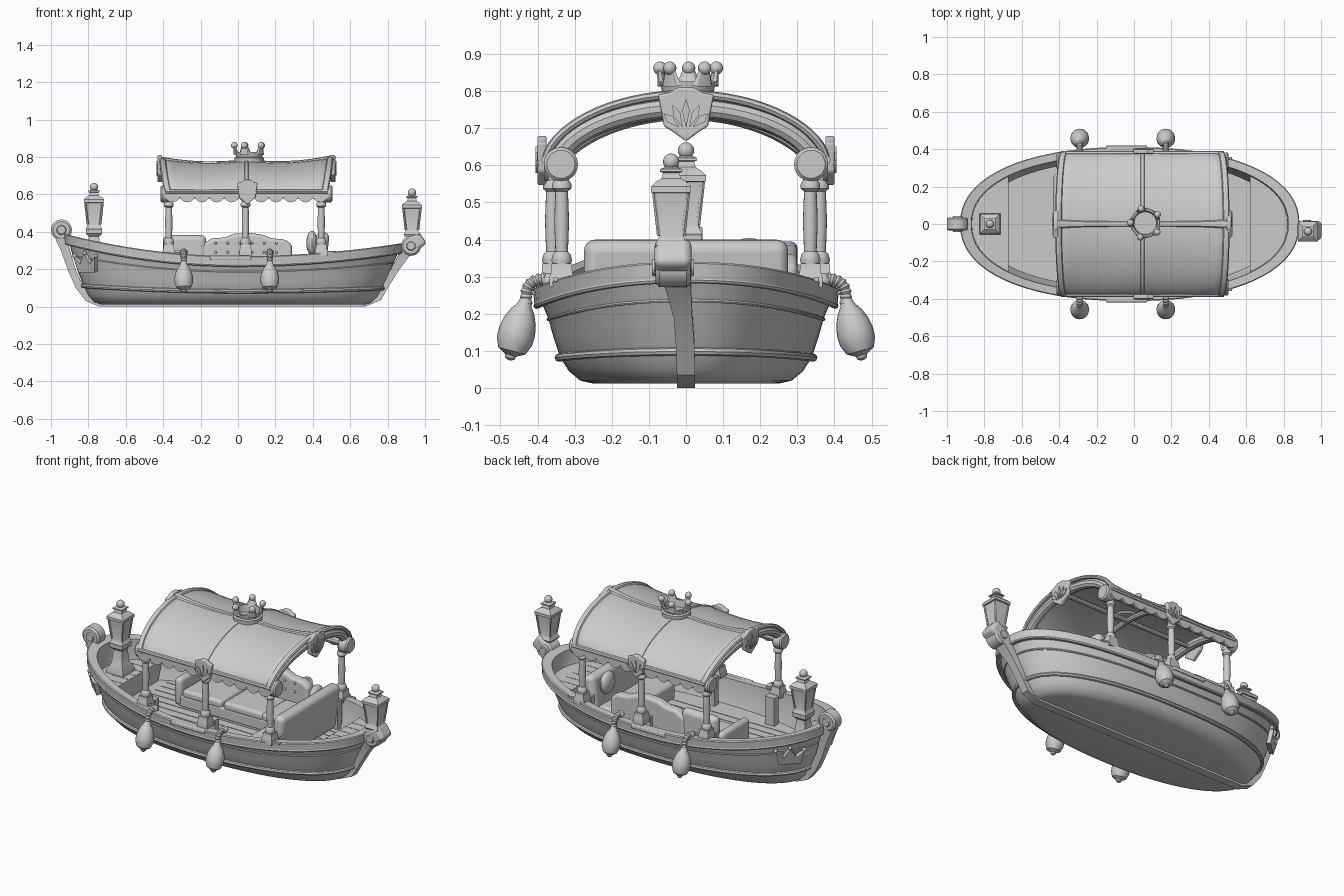
import bpy, bmesh
from math import sin, cos, pi, sqrt, copysign
from mathutils import Vector, Matrix

cube = bpy.data.objects.get("Cube")
if cube:
    bpy.data.objects.remove(cube)

grey = bpy.data.materials.new("plain grey")
grey.use_nodes = True
grey.diffuse_color = (0.6, 0.6, 0.6, 1)
grey.node_tree.nodes["Principled BSDF"].inputs["Base Color"].default_value = (0.6, 0.6, 0.6, 1)
parts = []


def finish(name, bm, bevel=0):
    bmesh.ops.recalc_face_normals(bm, faces=bm.faces)
    mesh = bpy.data.meshes.new(name)
    bm.to_mesh(mesh)
    bm.free()
    mesh.materials.append(grey)
    ob = bpy.data.objects.new(name, mesh)
    bpy.context.collection.objects.link(ob)
    if bevel:
        m = ob.modifiers.new("round", "BEVEL")
        m.width, m.segments = bevel, 4
    parts.append(ob)
    return ob


def loft(name, rings, wrap=False):
    bm = bmesh.new()
    rows = [[bm.verts.new(p) for p in r] for r in rings]
    n = len(rows[0])
    for a, b in zip(rows, rows[1:] + (rows[:1] if wrap else [])):
        for i in range(n):
            bm.faces.new((a[i], a[(i + 1) % n], b[(i + 1) % n], b[i]))
    if not wrap:
        bm.faces.new(rows[0])
        bm.faces.new(rows[-1])
    return finish(name, bm)


def sweep(name, path, radius, ref, sides=10, closed=False, wide=1):
    """Tube along a path; radius is a number or a list, wide stretches it along ref."""
    path, ref, rings = [Vector(p) for p in path], Vector(ref), []
    last = len(path) - 1
    phase = pi / 4 if sides == 4 else 0
    for i, p in enumerate(path):
        t = path[(i + 1) % len(path)] - path[i - 1] if closed else path[min(i + 1, last)] - path[max(i - 1, 0)]
        side = t.cross(ref).normalized()
        up = side.cross(t).normalized()
        r = radius[i] if isinstance(radius, list) else radius
        rings.append([p + r * (side * cos(a) + up * wide * sin(a))
                      for a in (2 * pi * k / sides + phase for k in range(sides))])
    return loft(name, rings, wrap=closed)


def lathe(name, profile, loc, sides=20, matrix=Matrix()):
    k, phase = (sqrt(2), pi / 4) if sides == 4 else (1, 0)
    return loft(name, [[Vector(loc) + matrix @ Vector((k * r * cos(a), k * r * sin(a), z))
                        for a in (2 * pi * i / sides + phase for i in range(sides))] for r, z in profile])


def box(name, loc, size, bevel=0, matrix=Matrix()):
    bm = bmesh.new()
    bmesh.ops.create_cube(bm, size=1, matrix=Matrix.Translation(loc) @ matrix @ Matrix.Diagonal((*size, 1)))
    return finish(name, bm, bevel)


def ball(name, loc, size):
    bm = bmesh.new()
    bmesh.ops.create_uvsphere(bm, u_segments=16, v_segments=10, radius=1,
                              matrix=Matrix.Translation(loc) @ Matrix.Diagonal((*size, 1)))
    return finish(name, bm)


def plate(name, outline, thick, matrix, bevel=0):
    """Outline in the local xz plane, thickened along local y."""
    bm = bmesh.new()
    face = bm.faces.new([bm.verts.new(matrix @ Vector((x, -thick / 2, z))) for x, z in outline])
    ext = bmesh.ops.extrude_face_region(bm, geom=[face])["geom"]
    move = matrix.to_3x3() @ Vector((0, thick, 0))
    bmesh.ops.translate(bm, vec=move, verts=[v for v in ext if isinstance(v, bmesh.types.BMVert)])
    return finish(name, bm, bevel)


# Hull: slightly full oval rings that follow the sheer of the rail
def sheer(x):
    return 0.12 * (x / 0.93) ** 2 if x < 0 else 0.07 * (x / 0.88) ** 2


def full(v):
    return copysign(abs(v) ** 0.89, v)


def oval(z, x0, x1, half, lift, n=72):
    pts = []
    for i in range(n):
        a = 2 * pi * i / n
        x = (x0 + x1) / 2 + (x1 - x0) / 2 * full(cos(a))
        pts.append(Vector((x, half * full(sin(a)), z + lift * sheer(x))))
    return pts


loft("hull", [oval(*r) for r in (
    (0.012, -0.73, 0.68, 0.25, 0), (0.02, -0.77, 0.715, 0.285, 0.05), (0.045, -0.80, 0.745, 0.315, 0.15),
    (0.08, -0.825, 0.77, 0.338, 0.3), (0.14, -0.86, 0.805, 0.358, 0.55), (0.19, -0.885, 0.835, 0.372, 0.8),
    (0.22, -0.90, 0.855, 0.385, 1), (0.22, -0.925, 0.88, 0.408, 1), (0.265, -0.93, 0.885, 0.412, 1),
    (0.27, -0.925, 0.88, 0.407, 1), (0.27, -0.87, 0.825, 0.368, 1), (0.2, -0.866, 0.818, 0.362, 0.3),
    (0.13, -0.83, 0.78, 0.34, 0))])
sweep("lower_rub_rail", oval(0.082, -0.83, 0.775, 0.343, 0.3), 0.011, (0, 0, 1), 8, True)
sweep("rail_lip", oval(0.222, -0.918, 0.873, 0.402, 1), 0.009, (0, 0, 1), 8, True)
sweep("plank_seam", oval(0.185, -0.883, 0.833, 0.371, 0.8), 0.005, (0, 0, 1), 6, True)

# End decks with steps down to the floor and plank seams
flat = Matrix(((1, 0, 0, 0), (0, 0, 1, 0), (0, 1, 0, 0.23), (0, 0, 0, 1)))
for name, edge in (("stern", -0.67), ("bow", 0.62)):
    way = copysign(1, edge)
    pts = sorted((p for p in oval(0, -0.87, 0.822, 0.363, 0, 144) if p.x * way > abs(edge)), key=lambda p: p.y)
    out = [(edge, pts[0].y)] + [(p.x, p.y) for p in pts] + [(edge, pts[-1].y)]
    plate(name + "_deck", out, 0.02, flat)
    plate(name + "_step", [(-0.205, 0.125), (0.205, 0.125), (0.25, 0.235), (-0.25, 0.235)], 0.015,
          Matrix.Translation((edge + way * 0.008, 0, 0)) @ Matrix.Rotation(pi / 2, 4, "Z"))
    for k in range(-3, 4):
        box("deck_seam", (edge + 0.06 * way, k * 0.06, 0.24), (0.12, 0.004, 0.003))
for k in range(-4, 5):
    box("floor_seam", (-0.02, k * 0.055, 0.131), (1.2, 0.004, 0.003))

# Keel and curled stems
keel = [(-0.95, 0, 0.37), (-0.925, 0, 0.31), (-0.89, 0, 0.2), (-0.85, 0, 0.11), (-0.80, 0, 0.045), (-0.74, 0, 0.02),
        (0.68, 0, 0.02), (0.75, 0, 0.05), (0.79, -0.002, 0.12), (0.84, -0.008, 0.2), (0.89, -0.02, 0.28), (0.93, -0.03, 0.33)]
sweep("keel_and_stems", keel, [0.04, 0.034] + [0.028] * 8 + [0.038, 0.046], (0, 1, 0), 4, wide=1.25)
to_y = Matrix.Rotation(pi / 2, 4, "X")
scroll = [(0.022, -0.044), (0.026, -0.036), (0.045, -0.036), (0.056, -0.028), (0.056, 0.028), (0.045, 0.036),
          (0.026, 0.036), (0.022, 0.044)]
lathe("stern_scroll", scroll, (-0.944, 0, 0.41), 24, to_y)
lathe("bow_scroll", [(r * 0.95, z * 1.3) for r, z in scroll], (0.925, -0.035, 0.325), 24, to_y)
box("bow_block", (0.945, -0.035, 0.345), (0.1, 0.1, 0.085), 0.02, Matrix.Rotation(-0.6, 4, "Y"))

# Lanterns
lantern = [(0.04, 0), (0.044, 0.01), (0.036, 0.025), (0.033, 0.035), (0.046, 0.15), (0.054, 0.152), (0.054, 0.168),
           (0.042, 0.18), (0.026, 0.19), (0.022, 0.205), (0.03, 0.208), (0.03, 0.215), (0.012, 0.222)]
for x, y, z in ((-0.77, 0, 0.405), (0.93, -0.04, 0.375)):
    lathe("lantern", lantern, (x, y, z), 4)
    ball("lantern_finial", (x, y, z + 0.235), (0.022, 0.022, 0.022))
    for i in (-1, 1):
        for j in (-1, 1):
            sweep("lantern_edge", [(x + i * 0.033, y + j * 0.033, z + 0.035), (x + i * 0.046, y + j * 0.046, z + 0.15)],
                  0.006, (0, 1, 0.2), 6)
lathe("lantern_pedestal", [(0.055, 0), (0.055, 0.025), (0.035, 0.06), (0.027, 0.14), (0.042, 0.155), (0.042, 0.175)],
      (-0.77, 0, 0.235), 4)


# Canopy cloth, hoops, side beams and trim
def arch(s, grow=0.0, n=32):
    """Arch at s from -1 (stern end) to 1 (bow end), sagging between the hoops."""
    pts = []
    sag = abs(sin(pi * s))
    top = 0.157 + (0.016 if s > 0 else 0.008) * s * s - 0.012 * sag + grow
    for i in range(n + 1):
        a = pi * i / n
        rise = max(sin(a), 0)
        pts.append((0.045 + s * (0.425 + 0.03 * rise), (0.372 + grow) * cos(a),
                    0.615 + top * rise ** (1.3 - 0.13 * s + 0.15 * sag)))
    return pts


bm = bmesh.new()
rows = [[bm.verts.new(p) for p in arch(i / 8)] for i in range(-8, 9)]
for a, b in zip(rows, rows[1:]):
    for i in range(len(a) - 1):
        bm.faces.new((a[i], a[i + 1], b[i + 1], b[i]))
cloth = finish("canopy_cloth", bm)
mod = cloth.modifiers.new("thickness", "SOLIDIFY")
mod.thickness, mod.offset = 0.014, 0
for s in (-1, 0, 1):
    sweep("canopy_trim", arch(s * 0.985, 0.004), 0.012 if s else 0.008, (1, 0, 0), 8, wide=1.5)
    sweep("canopy_hoop", arch(s * 0.96, -0.03), 0.026 if s else 0.016, (1, 0, 0), 10)
sweep("ridge_trim", [arch(k / 8, 0.007)[16] for k in range(-8, 9)], [0.008 + 0.006 * (k / 8) ** 4 for k in range(-8, 9)],
      (0, 1, 0), 8, wide=1.8)
sweep("ridge_beam", [(-0.38, 0, 0.742), (0.47, 0, 0.742)], 0.014, (0, 0, 1))

shield = [(-0.5, 0.38), (-0.3, 0.42), (-0.15, 0.52), (0.15, 0.52), (0.3, 0.42), (0.5, 0.38), (0.43, 0.0), (0.4, -0.22),
          (0.2, -0.36), (0, -0.52), (-0.2, -0.36), (-0.4, -0.22), (-0.43, 0.0)]


def crest(loc, turn, w, h):
    m = Matrix.Translation(loc) @ Matrix.Rotation(turn, 4, "Z")
    plate("crest_shield", [(x * w, z * h) for x, z in shield], 0.025, m, 0.006)
    for k in (-2, -1, 0, 1, 2):
        leaf = m @ Matrix.Translation((k * w * 0.06, -0.014, -h * 0.25)) @ Matrix.Rotation(k * 0.42, 4, "Y")
        tall = h * (0.55 - 0.07 * abs(k))
        plate("crest_leaf", [(0, 0), (w * 0.07, tall * 0.6), (0, tall), (-w * 0.07, tall * 0.6)], 0.008, leaf)


for x, turn in ((0.508, pi / 2), (-0.418, -pi / 2)):
    crest((x, 0, 0.737), turn, 0.15, 0.14)
for side in (-1, 1):
    sweep("side_beam", [(-0.385, side * 0.352, 0.6), (0.475, side * 0.352, 0.6)], 0.022, (0, 0, 1))
    sweep("valance_cord", [(-0.39, side * 0.378, 0.615), (0.48, side * 0.378, 0.615)], 0.012, (0, 0, 1), 8)
    steps = 110
    hem = [(-0.39 + 0.87 * i / steps, 0.584 - 0.026 * abs(sin(11 * pi * i / steps)) ** 0.7) for i in range(steps + 1)]
    plate("valance", [(0.48, 0.62), (-0.39, 0.62)] + hem, 0.012, Matrix.Translation((0, side * 0.376, 0)))
    crest((0.05, side * 0.388, 0.612), 0 if side < 0 else pi, 0.11, 0.13)
    for x in (-0.385, 0.475):
        lathe("corner_boss", [(0.038, -0.03), (0.046, -0.022), (0.046, 0.022), (0.038, 0.03)], (x, side * 0.337, 0.603),
              20, Matrix.Rotation(pi / 2, 4, "Y"))
    # Posts standing on the rail, with feet down its inner side
    for x, y in ((-0.37, 0.335), (0.04, 0.36), (0.445, 0.335)):
        lathe("post_base", [(0.033, 0.272), (0.033, 0.3), (0.029, 0.31), (0.027, 0.335)], (x, side * y, 0), 4)
        box("post_foot", (x, side * (y - 0.062), 0.21), (0.062, 0.04, 0.17))
        lathe("post", [(0.024, 0.33), (0.028, 0.345), (0.024, 0.36), (0.017, 0.368), (0.02, 0.45), (0.017, 0.53),
                       (0.026, 0.538), (0.026, 0.55), (0.02, 0.56), (0.024, 0.6)], (x, side * y, 0), 16)
    # Rope-hung fenders
    for x in (-0.29, 0.17):
        rope = [(x, side * (0.375 + 0.055 * t + 0.02 * sin(pi * t)), 0.295 - 0.075 * t * t) for t in [i / 16 for i in range(17)]]
        sweep("fender_rope", rope, [0.017 if i % 2 else 0.013 for i in range(17)], (1, 0, 0), 10)
        ball("rope_knot", (x, side * 0.37, 0.29), (0.022, 0.02, 0.02))
        lathe("fender", [(0.006, -0.088), (0.014, -0.082), (0.016, -0.074), (0.038, -0.062), (0.049, -0.035), (0.05, -0.008),
                         (0.044, 0.022), (0.033, 0.047), (0.02, 0.066), (0.015, 0.085)], (x, side * 0.453, 0.16), 20,
              Matrix.Rotation(side * 0.27, 4, "X"))
    # Rail fittings
    box("boarding_step", (-0.04, side * 0.408, 0.262), (0.22, 0.022, 0.022), 0.005)
    for x in (-0.38, 0.43):
        box("cleat", (x + 0.07, side * 0.352, 0.275 + sheer(x)), (0.05, 0.014, 0.012), 0.004)
    # Emblem on the stern quarters
    quarter = Matrix.Translation((-0.81, side * 0.186, 0.23)) @ Matrix.Rotation(side * 0.75, 4, "Z") \
        @ Matrix.Rotation(-side * 0.25, 4, "X")
    plate("quarter_emblem", [(-0.06, -0.045), (0.06, -0.045), (0.078, 0.04), (0.035, 0), (0, 0.058), (-0.035, 0), (-0.078, 0.04)],
          0.024, quarter)
    for x, z in ((-0.078, 0.042), (0, 0.058), (0.078, 0.042)):
        ball("emblem_bead", quarter @ Vector((x, 0, z)), (0.011, 0.011, 0.011))

# Crown on the canopy
cx, cy = 0.06, 0.005
lathe("crown_band", [(0.06, 0.75), (0.078, 0.77), (0.08, 0.795), (0.07, 0.8), (0.076, 0.826), (0.066, 0.826), (0.06, 0.785)],
      (cx, cy, 0), 24)
for k in range(5):
    a = 2 * pi * k / 5 + 0.6
    d = Vector((cos(a), sin(a), 0))
    tip = Vector((cx, cy, 0.862)) + d * 0.08
    sweep("crown_spike", [Vector((cx, cy, 0.815)) + d * 0.07, tip], [0.013, 0.006], (-sin(a), cos(a), 0), 8, wide=2.5)
    ball("crown_ball", tip, (0.018, 0.018, 0.018))

# Sofas and cushions
box("long_seat_base", (0.0, 0.14, 0.16), (0.8, 0.25, 0.07), 0.012)
for x in (-0.25, 0.02, 0.27):
    box("seat_cushion", (x, 0.13, 0.205), (0.26, 0.23, 0.05), 0.018)
back = [(-0.24, 0.14), (0.25, 0.14), (0.25, 0.33), (0.21, 0.36), (0.14, 0.365), (0.09, 0.385), (0.02, 0.395), (-0.06, 0.39),
        (-0.11, 0.37), (-0.18, 0.365), (-0.24, 0.33)]
plate("long_sofa_back", [(x + 0.04, z) for x, z in back], 0.06, Matrix.Translation((0, 0.27, 0)), 0.018)
for row in (0.29, 0.34):
    for k in range(6):
        ball("sofa_button", (-0.12 + k * 0.065, 0.238, row), (0.007, 0.006, 0.007))
box("end_sofa_back", (-0.285, 0.265, 0.26), (0.23, 0.06, 0.245), 0.028)
box("sofa_arm", (-0.405, 0.14, 0.21), (0.05, 0.26, 0.16), 0.022)
box("cross_seat", (0.34, 0, 0.175), (0.2, 0.5, 0.1), 0.02)
box("cross_sofa_back", (0.44, 0, 0.265), (0.07, 0.55, 0.27), 0.03, Matrix.Rotation(0.12, 4, "Y"))
ball("throw_pillow", (0.395, 0.17, 0.34), (0.03, 0.06, 0.065))

# Soft shading with crisp edges
for ob in bpy.context.selected_objects:
    ob.select_set(False)
for ob in parts:
    ob.select_set(True)
bpy.context.view_layer.objects.active = parts[0]
bpy.ops.object.shade_smooth_by_angle(angle=0.6)
